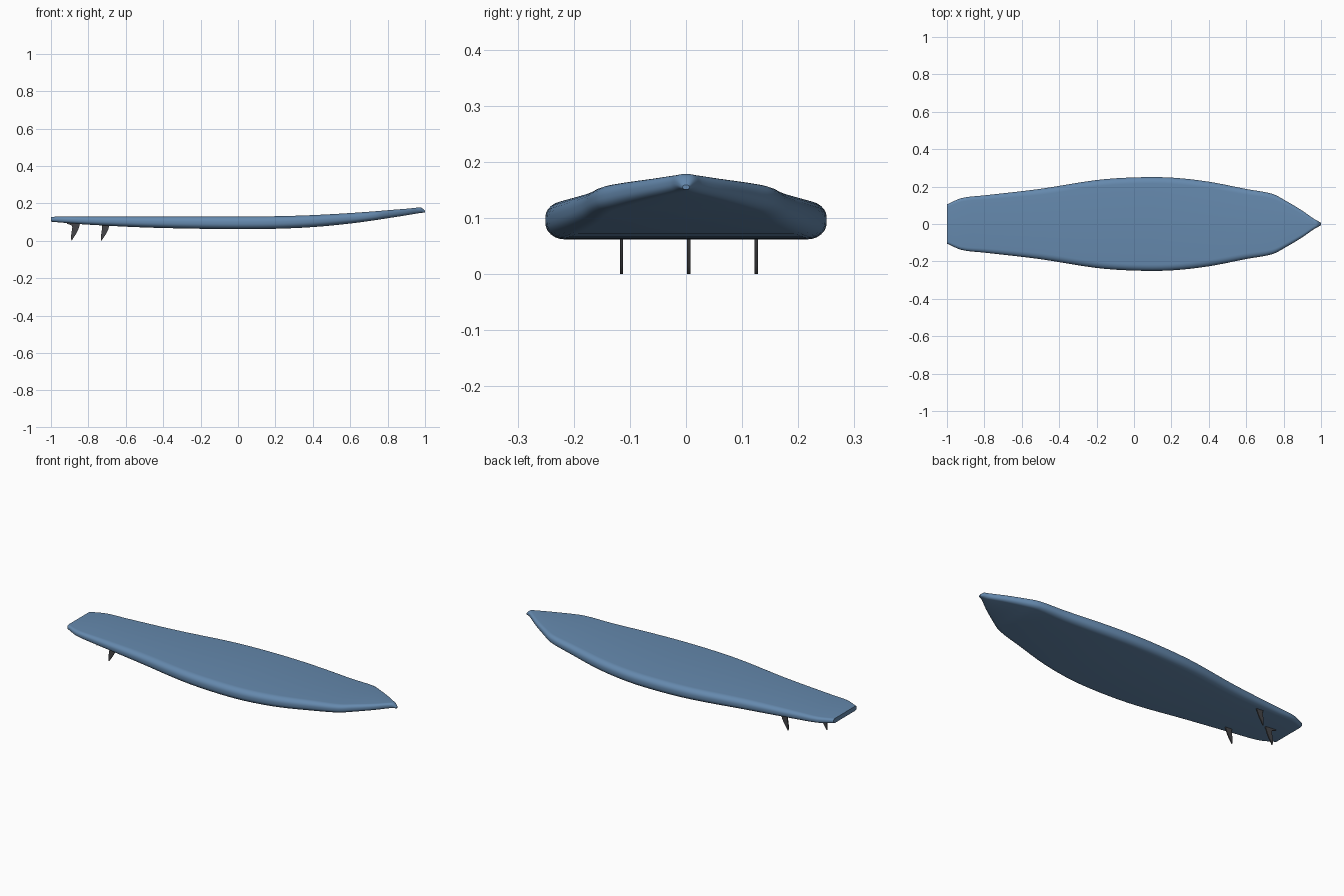
import bpy, bmesh, math

if "Cube" in bpy.data.objects:
    bpy.data.objects.remove(bpy.data.objects["Cube"])

def material(name, rgb):
    m = bpy.data.materials.new(name)
    m.diffuse_color = (*rgb, 1)
    m.use_nodes = True
    m.node_tree.nodes["Principled BSDF"].inputs["Base Color"].default_value = m.diffuse_color
    return m

BLUE = material("board_blue", (0.13, 0.25, 0.42))
DARK = material("fin_dark", (0.06, 0.06, 0.065))

# Stations along the board: x, half width, bottom z, deck z
STATIONS = [
    (-1.0, 0.105, 0.102, 0.128), (-0.92, 0.139, 0.095, 0.129),
    (-0.8, 0.153, 0.086, 0.129), (-0.5, 0.188, 0.071, 0.130),
    (-0.2, 0.235, 0.064, 0.130), (0.0, 0.249, 0.062, 0.130),
    (0.2, 0.248, 0.064, 0.131), (0.4, 0.226, 0.073, 0.137),
    (0.6, 0.187, 0.092, 0.148), (0.74, 0.161, 0.111, 0.158),
    (0.81, 0.125, 0.122, 0.164), (0.9, 0.071, 0.136, 0.171),
    (0.96, 0.029, 0.146, 0.177), (0.98, 0.018, 0.149, 0.177),
    (1.0, 0.006, 0.151, 0.159)]

def tangent(i, k):
    a, b = STATIONS[max(i - 1, 0)], STATIONS[min(i + 1, len(STATIONS) - 1)]
    return (b[k] - a[k]) / (b[0] - a[0])

def blend(i, t, k):
    p, q = STATIONS[i], STATIONS[i + 1]
    h = q[0] - p[0]
    return ((2*t**3 - 3*t*t + 1) * p[k] + (t**3 - 2*t*t + t) * h * tangent(i, k)
            + (3*t*t - 2*t**3) * q[k] + (t**3 - t*t) * h * tangent(i + 1, k))

def section(w, zb, zt, n=6):
    # flat deck and bottom with rounded rails
    rz, mid = (zt - zb) / 2, (zt + zb) / 2
    ry = min(0.034, w * 0.95, rz * 1.1)
    pts = []
    for q in range(4):
        for j in range(n + 1):
            a = (q + j / n) * math.pi / 2
            sy = 1 if q in (0, 3) else -1
            sz = 1 if q < 2 else -1
            pts.append((sy * (w - ry) + ry * math.cos(a),
                        mid + sz * rz * 0.14 + rz * 0.86 * math.sin(a)))
    return pts

def finish(bm, name, mat):
    bmesh.ops.recalc_face_normals(bm, faces=bm.faces)
    me = bpy.data.meshes.new(name)
    bm.to_mesh(me)
    bm.free()
    ob = bpy.data.objects.new(name, me)
    bpy.context.collection.objects.link(ob)
    me.materials.append(mat)
    bpy.ops.object.select_all(action='DESELECT')
    ob.select_set(True)
    bpy.context.view_layer.objects.active = ob
    bpy.ops.object.shade_smooth_by_angle(angle=math.radians(40))
    return ob

# Board: loft through the stations, closed at tail and nose
bm = bmesh.new()
rings = []
for i in range(len(STATIONS) - 1):
    last = i == len(STATIONS) - 2
    for s in range(5 if last else 4):
        t = s / 4
        x = STATIONS[i][0] + t * (STATIONS[i + 1][0] - STATIONS[i][0])
        pts = section(*(blend(i, t, k) for k in (1, 2, 3)))
        rings.append([bm.verts.new((x, y, z)) for y, z in pts])
for a, b in zip(rings, rings[1:]):
    for j in range(len(a)):
        k = (j + 1) % len(a)
        bm.faces.new((a[j], a[k], b[k], b[j]))
bm.faces.new(rings[0])
bm.faces.new(rings[-1])
finish(bm, "board", BLUE)

# Fins: swept blade outline (x, z) with a flared base, given a thin thickness
OUTLINE = [(0.046, 0.1), (0.043, 0.083), (0.036, 0.06), (0.024, 0.036),
           (0.01, 0.015), (0.002, 0.002), (-0.001, 0.0), (-0.002, 0.012), (-0.002, 0.03),
           (0.001, 0.05), (0.004, 0.07), (0.002, 0.08), (-0.01, 0.086), (-0.024, 0.091), (-0.024, 0.1)]

def fin(name, x, y, thick=0.006):
    bm = bmesh.new()
    face = bm.faces.new([bm.verts.new((x + px, y - thick / 2, pz)) for px, pz in OUTLINE])
    out = bmesh.ops.extrude_face_region(bm, geom=[face])
    bmesh.ops.translate(bm, vec=(0, thick, 0),
                        verts=[v for v in out["geom"] if isinstance(v, bmesh.types.BMVert)])
    return finish(bm, name, DARK)

fin("centre_fin", -0.890, 0.005)
fin("left_fin", -0.730, 0.125)
fin("right_fin", -0.730, -0.115)
